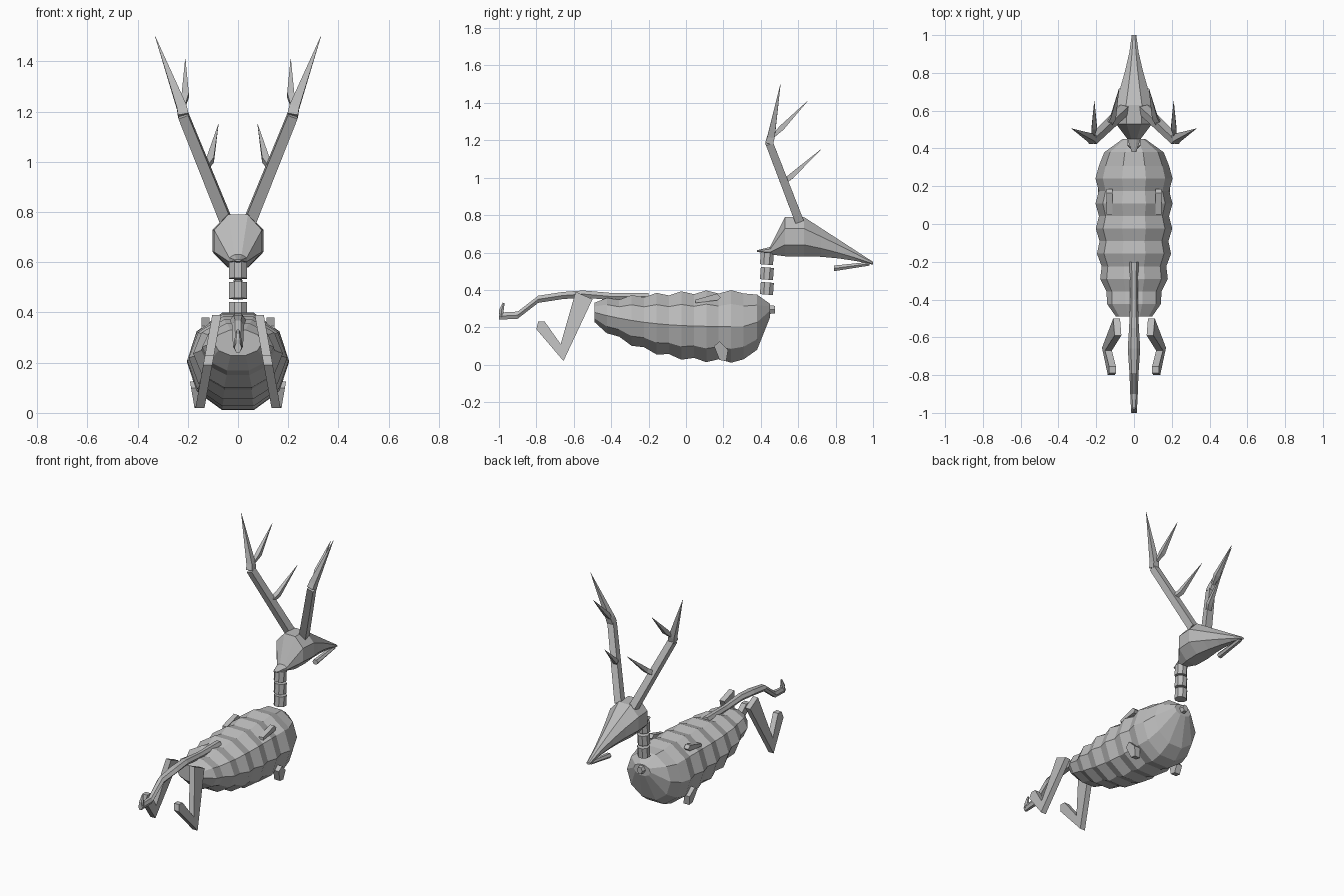
import bpy
import bmesh
import math
from mathutils import Vector

cube = bpy.data.objects.get("Cube")
if cube:
    bpy.data.objects.remove(cube)

grey = bpy.data.materials.new("bone grey")
grey.use_nodes = True
shade = (.5, .5, .5, 1)
grey.diffuse_color = shade
grey.node_tree.nodes["Principled BSDF"].inputs["Base Color"].default_value = shade


def skin(name, rings):
    """Join equal rings of points into a closed, flat-faced skin."""
    mesh = bpy.data.meshes.new(name)
    bm = bmesh.new()
    loops = [[bm.verts.new(point) for point in ring] for ring in rings]
    bm.faces.new(loops[0])
    bm.faces.new(loops[-1])
    for near, far in zip(loops, loops[1:]):
        for i in range(len(near)):
            bm.faces.new((near[i - 1], near[i], far[i], far[i - 1]))
    bmesh.ops.recalc_face_normals(bm, faces=bm.faces)
    bm.to_mesh(mesh)
    bm.free()
    mesh.materials.append(grey)
    obj = bpy.data.objects.new(name, mesh)
    bpy.context.collection.objects.link(obj)


def lengthwise(sections, sides, turn=0):
    """Rings along y from sections of (y, top, bottom, half width)."""
    angles = [math.tau * (i + turn) / sides for i in range(sides)]
    widest = max(math.cos(a) for a in angles)
    tallest = max(math.sin(a) for a in angles)
    rings = []
    for y, top, bottom, half in sections:
        middle, rise = (top + bottom) / 2, (top - bottom) / 2
        rings.append([Vector((half * math.cos(a) / widest, y,
                              middle + rise * math.sin(a) / tallest)) for a in angles])
    return rings


def limb(path, radii, sides):
    """Rings of a tapered tube through the path points."""
    points = [Vector(p) for p in path]
    angles = [math.tau * (k + .5) / sides for k in range(sides)]
    rings = []
    for i, (point, radius) in enumerate(zip(points, radii)):
        ahead = points[min(i + 1, len(points) - 1)]
        behind = points[max(i - 1, 0)]
        along = (ahead - behind).normalized()
        u = along.cross(Vector((1, 0, 0))).normalized()
        v = along.cross(u)
        rings.append([point + radius * (u * math.cos(a) + v * math.sin(a)) for a in angles])
    return rings


def slab(outline, base, lean, half):
    """Flat bone from a side outline of (y, z); x leans in step with height."""
    return [[Vector((base + lean * z + side, y, z)) for y, z in outline]
            for side in (-half, half)]


def pair(name, rings):
    """Build a part on the left and its reflection on the right."""
    skin("left_" + name, rings)
    skin("right_" + name, [[Vector((-p.x, p.y, p.z)) for p in ring] for ring in rings])


# Trunk: an egg-shaped envelope with alternating ribs and hollows
trunk = []
ribs = 12
for i in range(ribs + 1):
    remaining = max(0, 1 - i / (ribs - 1))
    bulge = .009 if i % 2 else -.009
    trunk.append((-.49 + i * .0665,
                  .39 - .05 * remaining ** 2 + bulge,
                  .02 + .2 * remaining ** 2.5 - bulge,
                  .195 - .09 * remaining ** 4 + bulge))
trunk += [(.38, .375, .08, .157), (.45, .325, .255, .06)]
skin("trunk", lengthwise(trunk, 10))
skin("chest_knob", lengthwise([(.43, .32, .27, .03), (.475, .315, .275, .02)], 6))

# Stacked neck bones
for i in range(3):
    low = .375 + i * .08
    skin(f"neck_bone_{i + 1}", limb([(0, .43, low), (0, .435, low + .065)], [.038] * 2, 8))

# Skull: a pointed back, a tall brow and a muzzle that narrows forward
skull = [(.38, .612, .604, .012), (.45, .63, .59, .035), (.53, .79, .58, .095)]
steps = 4
for i in range(steps + 1):
    t = i / steps
    skull.append((.63 + .37 * t, .79 - .24 * t, .58 - .045 * t * t,
                  .012 + .09 * (1 - t) ** 1.4))
skin("skull", lengthwise(skull, 8, .5))
skin("jaw", lengthwise([(.79, .53, .5, .02), (.98, .55, .53, .015)], 6))

# Antlers: a square beam ending in a long spike, with two tines
beam_foot, beam_top = Vector((.05, .605, .77)), Vector((.218, .445, 1.185))
pair("antler_beam", limb([beam_foot, beam_top], [.033, .029], 4))
pair("antler_spike", limb([beam_top, (.225, .455, 1.22), (.33, .505, 1.5)],
                          [.03, .028, .001], 4))
pair("upper_tine", limb([(.22, .455, 1.21), (.21, .51, 1.265), (.21, .65, 1.41)],
                        [.008, .02, .001], 4))
pair("lower_tine", limb([beam_foot.lerp(beam_top, .5), (.11, .565, 1.01), (.078, .72, 1.15)],
                        [.018, .02, .001], 4))

# Folded hind legs: thigh down to a sharp heel, then up to the foot
hind_outline = [(-.5, .35), (-.655, .02), (-.8, .19), (-.79, .23),
                (-.755, .23), (-.67, .11), (-.59, .39)]
pair("hind_leg", slab(hind_outline, .155, -.18, .018))

# Tucked forelegs and shoulder bones breaking through the trunk
foreleg_outline = [(.15, .1), (.18, .125), (.225, .08), (.215, .02), (.18, .025)]
pair("foreleg", slab(foreleg_outline, .15, .17, .02))
shoulder_outline = [(.05, .33), (.17, .345), (.185, .36), (.165, .38), (.05, .347)]
pair("shoulder_bone", slab(shoulder_outline, .13, 0, .016))

# Tail of even thickness with an upturned tip
tail_line = [(-1, .26, .015), (-.9, .265, .02), (-.79, .35, .024), (-.66, .37, .033),
             (-.55, .378, .026), (-.4, .365, .02), (-.2, .365, .025)]
thickness = .019
skin("tail", lengthwise([(y, z + thickness, z - thickness, half)
                         for y, z, half in tail_line], 6))
skin("tail_tip", limb([(0, -.985, .255), (0, -.988, .29), (0, -.975, .33)],
                      [.015, .015, .006], 6))
